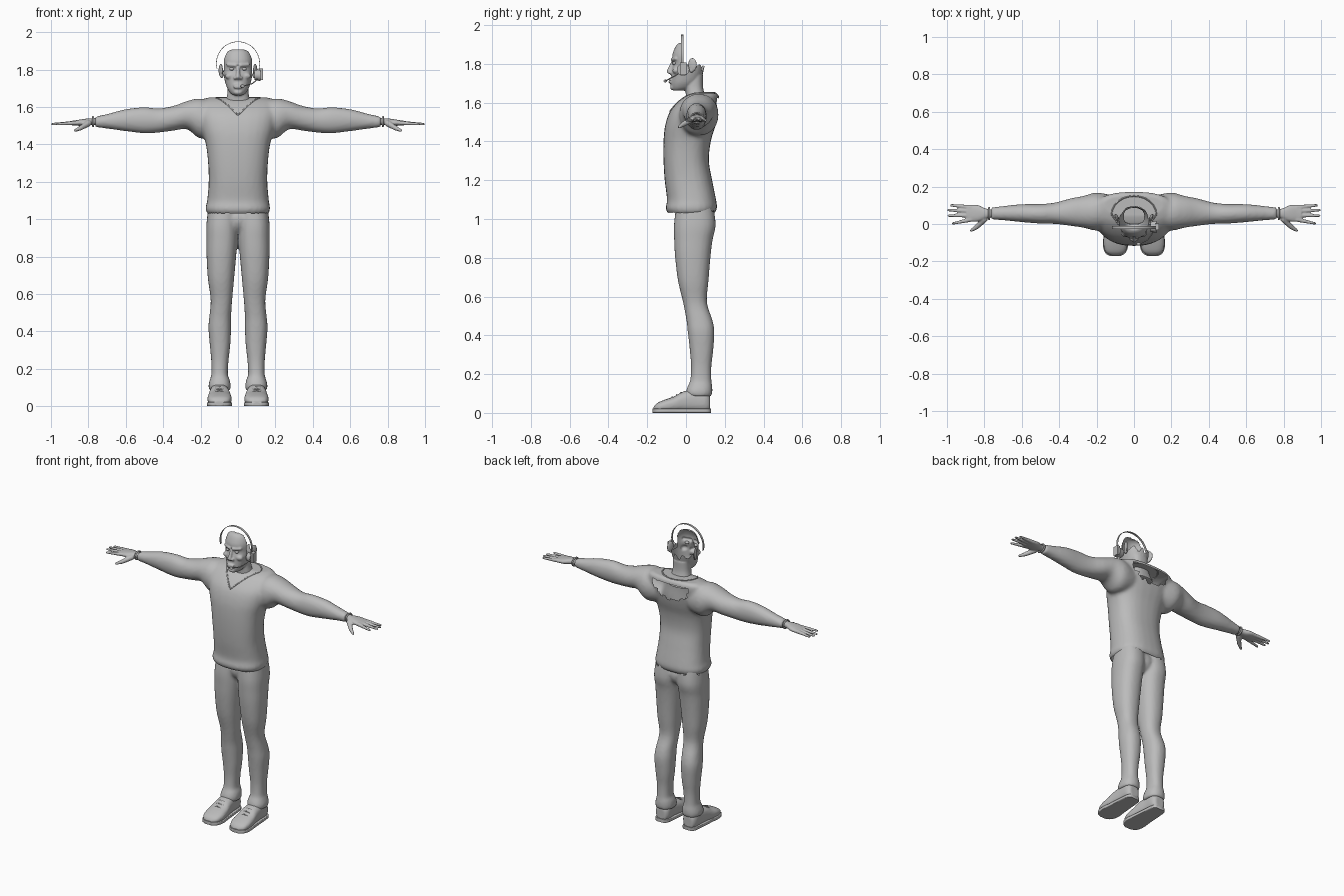
import bpy, bmesh, math
from mathutils import Matrix, Vector

if "Cube" in bpy.data.objects:
    bpy.data.objects.remove(bpy.data.objects["Cube"])

grey = bpy.data.materials.new("plain grey")
grey.diffuse_color = (0.5, 0.5, 0.5, 1)
grey.use_nodes = True
grey.node_tree.nodes["Principled BSDF"].inputs["Base Color"].default_value = grey.diffuse_color


def blend(a, b, c, d, t):
    """Catmull-Rom blend of four rings."""
    return [0.5 * (2 * q + (r - p) * t + (2 * p - 5 * q + 4 * r - s) * t * t
                   + (3 * q - p - 3 * r + s) * t ** 3) for p, q, r, s in zip(a, b, c, d)]


def loft(bm, axis, rings, side=1, power=2.4, n=28, steps=4):
    """Rings are (position on axis, a_min, a_max, b_min, b_max)."""
    last = len(rings) - 1
    fine = []
    for i in range(last):
        four = [rings[max(0, min(last, i + k))] for k in (-1, 0, 1, 2)]
        fine += [blend(*four, k / steps) for k in range(steps)]
    fine.append(rings[-1])
    loops = []
    for t, a0, a1, b0, b1 in fine:
        loop = []
        for k in range(n):
            c, s = math.cos(math.tau * k / n), math.sin(math.tau * k / n)
            a = (a0 + a1) / 2 + (a1 - a0) / 2 * math.copysign(abs(c) ** (2 / power), c)
            b = (b0 + b1) / 2 + (b1 - b0) / 2 * math.copysign(abs(s) ** (2 / power), s)
            x, y, z = {'x': (t, a, b), 'y': (a, t, b), 'z': (a, b, t)}[axis]
            loop.append(bm.verts.new((x * side, y, z)))
        loops.append(loop)
    for lo, hi in zip(loops, loops[1:]):
        for k in range(n):
            bm.faces.new((lo[k], lo[(k + 1) % n], hi[(k + 1) % n], hi[k]))
    bm.faces.new(loops[0])
    bm.faces.new(loops[-1])


def ball(bm, centre, radii, turn=None):
    m = Matrix.Translation(centre) @ (turn or Matrix()) @ Matrix.Diagonal((*radii, 1))
    bmesh.ops.create_uvsphere(bm, u_segments=20, v_segments=12, radius=1, matrix=m)


def rod(bm, start, end, r0, r1):
    """Tapered rod with rounded ends."""
    a, b = Vector(start), Vector(end)
    m = Matrix.Translation((a + b) / 2) @ (b - a).to_track_quat('Z', 'Y').to_matrix().to_4x4()
    bmesh.ops.create_cone(bm, cap_ends=True, segments=12, radius1=r0, radius2=r1,
                          depth=(b - a).length, matrix=m)
    ball(bm, a, (r0,) * 3)
    ball(bm, b, (r1,) * 3)


def bake(obj):
    bpy.ops.object.select_all(action='DESELECT')
    obj.select_set(True)
    bpy.context.view_layer.objects.active = obj
    bpy.ops.object.convert(target='MESH')
    bpy.ops.object.shade_smooth_by_angle(angle=math.radians(45))
    return obj


def finish(bm, name, voxel=0, smooth=4):
    bmesh.ops.recalc_face_normals(bm, faces=bm.faces)
    me = bpy.data.meshes.new(name)
    bm.to_mesh(me)
    bm.free()
    obj = bpy.data.objects.new(name, me)
    bpy.context.collection.objects.link(obj)
    if voxel:
        mod = obj.modifiers.new("merge", 'REMESH')
        mod.mode, mod.voxel_size = 'VOXEL', voxel
        mod = obj.modifiers.new("soften", 'SMOOTH')
        mod.factor, mod.iterations = 0.5, smooth
    bake(obj)
    obj.data.materials.clear()
    obj.data.materials.append(grey)
    return obj


def trim(obj, rule):
    """Delete the faces that satisfy the rule."""
    bm = bmesh.new()
    bm.from_mesh(obj.data)
    bm.normal_update()
    gone = [f for f in bm.faces if rule(f.calc_center_median(), f.normal)]
    bmesh.ops.delete(bm, geom=gone, context='FACES')
    bm.to_mesh(obj.data)
    bm.free()


def tube(name, points, radius, closed=False):
    cu = bpy.data.curves.new(name, 'CURVE')
    cu.dimensions, cu.bevel_depth, cu.bevel_resolution = '3D', radius, 2
    cu.use_fill_caps = True
    sp = cu.splines.new('POLY')
    sp.points.add(len(points) - 1)
    for p, co in zip(sp.points, points):
        p.co = (*co, 1)
    sp.use_cyclic_u = closed
    obj = bpy.data.objects.new(name, cu)
    bpy.context.collection.objects.link(obj)
    cu.materials.append(grey)
    return bake(obj)


# Sweater: body and sleeves
bm = bmesh.new()
loft(bm, 'z', [(1.025, -.16, .16, -.09, .145), (1.055, -.174, .172, -.105, .16),
               (1.10, -.165, .165, -.098, .155), (1.2, -.157, .157, -.11, .135),
               (1.3, -.16, .16, -.116, .118), (1.4, -.172, .172, -.116, .128),
               (1.48, -.195, .195, -.108, .152), (1.55, -.212, .212, -.085, .167),
               (1.6, -.215, .215, -.045, .172), (1.635, -.2, .2, 0, .17),
               (1.65, -.16, .16, .04, .16)], power=2.5)
for s in (1, -1):
    loft(bm, 'x', [(.10, -.02, .15, 1.45, 1.62), (.2, -.035, .168, 1.43, 1.645),
                   (.27, -.02, .15, 1.48, 1.632), (.34, -.01, .137, 1.474, 1.607),
                   (.42, 0, .115, 1.463, 1.592), (.5, .002, .107, 1.459, 1.598),
                   (.6, .01, .106, 1.47, 1.588), (.7, .02, .096, 1.484, 1.562),
                   (.765, .023, .088, 1.492, 1.548)], s, power=2.1)
sweater = finish(bm, "sweater", 0.011)
# torn upper back and open hem
trim(sweater, lambda c, n: (c.y > .1 and (c.x / .13) ** 2 + ((c.z - 1.615) / .095) ** 2
                            < 1 + .12 * math.sin(c.x * 110) and c.z < 1.622)
     or (n.z < -.8 and c.z < 1.04))

# Collar following the sweater surface
path = [(x, -.09 + .14 * abs(x) / .12, 1.56 + .09 * abs(x) / .12)
        for x in (.12 * (k / 10 - 1) for k in range(21))]
path += [(.12 * math.cos(a), .05 + .1 * math.sin(a), 1.65)
         for a in (math.pi * k / 12 for k in range(1, 12))]
tube("collar", [sweater.closest_point_on_mesh(Vector(p))[1] for p in path], .004, True)

# Trousers
bm = bmesh.new()
ball(bm, (0, .045, 1.0), (.11, .095, .085))
for s in (1, -1):
    loft(bm, 'z', [(1.075, -.005, .158, -.05, .14), (.97, 0, .169, -.062, .153),
                   (.89, .003, .169, -.061, .137), (.80, .01, .168, -.056, .126),
                   (.68, .021, .161, -.041, .116), (.57, .031, .146, -.015, .108),
                   (.48, .037, .153, .002, .136), (.42, .037, .158, .009, .146),
                   (.33, .041, .151, .019, .141), (.24, .051, .143, .026, .131),
                   (.17, .054, .143, .022, .131), (.14, .044, .151, .01, .135),
                   (.11, .039, .158, 0, .136), (.085, .042, .154, .005, .132)], s, power=2.3)
trousers = finish(bm, "trousers", 0.009)
trim(trousers, lambda c, n: c.z > 1.055 + .012 * math.sin(c.x * 90) + .01 * math.sin(c.y * 120))

# Shoes with soles and laces
for s, label in ((1, "right"), (-1, "left")):
    bm = bmesh.new()
    loft(bm, 'y', [(-.168, .075, .125, .008, .03), (-.15, .048, .152, .004, .05),
                   (-.11, .034, .163, .004, .068), (-.06, .036, .161, .004, .085),
                   (-.02, .042, .155, .004, .108), (.04, .05, .15, .004, .12),
                   (.1, .052, .147, .004, .115), (.124, .068, .132, .01, .09)], s, power=2.6)
    finish(bm, label + "_shoe", 0.007, 3)
    bm = bmesh.new()
    loft(bm, 'y', [(-.172, .075, .125, 0, .022), (-.155, .046, .154, 0, .022),
                   (-.11, .031, .166, 0, .022), (-.04, .038, .16, 0, .022),
                   (.06, .047, .153, 0, .022), (.11, .054, .146, 0, .022),
                   (.128, .07, .13, 0, .022)], s, power=8)
    finish(bm, label + "_sole")
    for k in range(3):
        y, z = -.07 + .022 * k, .082 + .011 * k
        tube(label + "_lace", [(s * (.1 + d), y, z - 9 * d * d) for d in
                               (-.04, -.02, 0, .02, .04)], .004)

# Hands with fingers and thumb
fingers = [(.09, .985, .1), (.069, 1.0, .074), (.046, .998, .044), (.024, .975, .003)]
for s, label in ((1, "right"), (-1, "left")):
    bm = bmesh.new()
    loft(bm, 'x', [(.74, .035, .077, 1.503, 1.54), (.79, .03, .082, 1.503, 1.539),
                   (.83, .014, .1, 1.499, 1.535), (.87, .012, .104, 1.5, 1.528),
                   (.895, .018, .1, 1.503, 1.525)], s, power=2.3)
    for y, tip, y2 in fingers:
        rod(bm, (s * .87, y, 1.514), (s * (tip - .007), y2, 1.508), .0125, .007)
    rod(bm, (s * .80, .025, 1.512), (s * .84, -.015, 1.488), .017, .013)
    rod(bm, (s * .84, -.015, 1.488), (s * .87, -.035, 1.474), .013, .008)
    finish(bm, label + "_hand", 0.005, 3)
    tube(label + "_wrist_band", [(s * .775, .056 + .031 * math.cos(a), 1.521 + .025 * math.sin(a))
                                 for a in (math.tau * k / 20 for k in range(20))], .005, True)

# Head, neck and facial features
bm = bmesh.new()
loft(bm, 'z', [(1.662, -.025, .025, -.066, -.01), (1.675, -.042, .042, -.074, .03),
               (1.70, -.058, .058, -.077, .06), (1.73, -.068, .068, -.076, .08),
               (1.77, -.077, .077, -.074, .092), (1.80, -.08, .08, -.066, .097),
               (1.84, -.08, .08, -.071, .098), (1.87, -.074, .074, -.063, .09),
               (1.895, -.06, .06, -.05, .07), (1.908, -.035, .035, -.035, .04)], power=2.2)
loft(bm, 'z', [(1.58, -.08, .08, .0, .12), (1.63, -.066, .066, .0, .1),
               (1.68, -.056, .056, -.005, .088), (1.74, -.055, .055, -.005, .088)])
rod(bm, (0, -.07, 1.805), (0, -.088, 1.76), .009, .012)
ball(bm, (0, -.082, 1.705), (.026, .008, .007))
ball(bm, (0, -.08, 1.716), (.028, .009, .006))
ball(bm, (0, -.068, 1.678), (.024, .014, .014))
for s in (1, -1):
    ball(bm, (s * .014, -.078, 1.755), (.011, .013, .009))
    rod(bm, (s * .014, -.071, 1.822), (s * .055, -.053, 1.826), .009, .008)
    ball(bm, (s * .045, -.05, 1.765), (.025, .02, .018))
head = finish(bm, "head", 0.005, 3)
# open back of the skull with a ragged rim
trim(head, lambda c, n: c.y > -.015 and c.z > 1.785 - .25 * max(0, c.y - .06)
     + .015 * math.sin(c.x * 130))

bm = bmesh.new()
for s in (1, -1):
    ball(bm, (s * .033, -.059, 1.803), (.013, .012, .009))
finish(bm, "eyes")
bm = bmesh.new()
for s in (1, -1):
    tilt = Matrix.Rotation(s * -.35, 4, 'Z')
    ball(bm, (s * .092, .033, 1.795), (.009, .024, .036), tilt)
    ball(bm, (s * .088, .028, 1.768), (.01, .013, .014), tilt)
finish(bm, "ears", 0.004, 2)

# Headset: band, ear cup, microphone boom
bm = bmesh.new()
prev = None
for k in range(41):
    a = math.pi * (k / 40 * 1.16 - .08)
    ring = [bm.verts.new((r * math.cos(a), y, 1.833 + r * math.sin(a)))
            for r, y in ((.114, -.026), (.117, -.026), (.117, -.012), (.114, -.012))]
    if prev:
        for j in range(4):
            bm.faces.new((prev[j], prev[(j + 1) % 4], ring[(j + 1) % 4], ring[j]))
    prev = ring
finish(bm, "headset_band")
bm = bmesh.new()
across = Matrix.Translation((.103, -.015, 1.77)) @ Matrix.Rotation(math.pi / 2, 4, 'Y')
bmesh.ops.create_cone(bm, cap_ends=True, segments=28, radius1=.026, radius2=.032,
                      depth=.032, matrix=across)
bmesh.ops.create_cube(bm, size=1, matrix=Matrix.Translation((.122, -.015, 1.775))
                      @ Matrix.Diagonal((.022, .034, .062, 1)))
finish(bm, "ear_cup")
tube("microphone_boom", [(.108, -.02, 1.762), (.098, -.05, 1.742), (.075, -.083, 1.724),
                         (.03, -.106, 1.712)], .003)
bm = bmesh.new()
ball(bm, (.025, -.107, 1.711), (.012, .008, .008))
finish(bm, "microphone")
